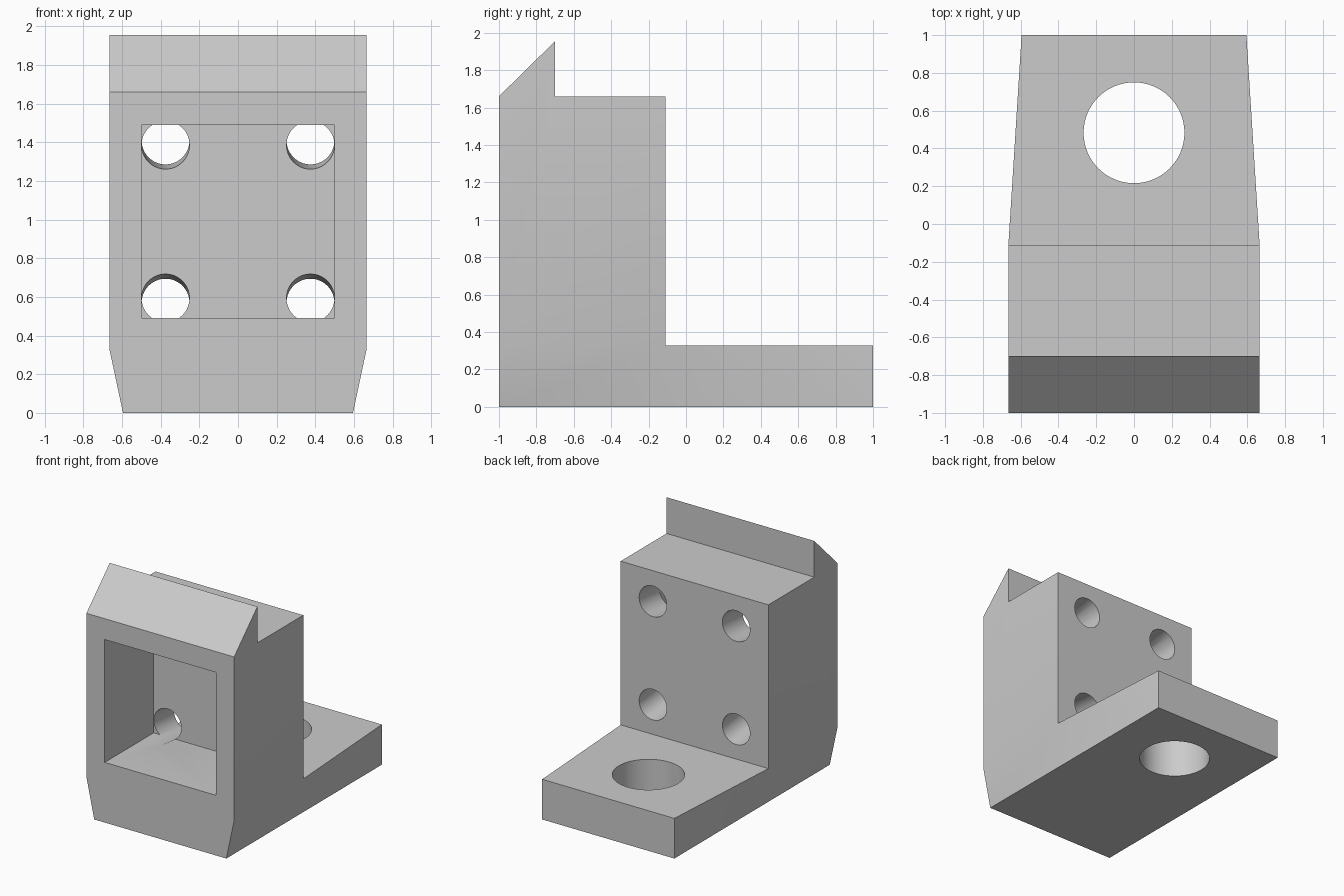
import bpy
import bmesh
from math import radians
from mathutils import Matrix, Vector

if "Cube" in bpy.data.objects:
    bpy.data.objects.remove(bpy.data.objects["Cube"], do_unlink=True)

# Material
grey = bpy.data.materials.new("plain grey")
grey.use_nodes = True
colour = (0.6, 0.6, 0.6, 1)
grey.diffuse_color = colour
grey.node_tree.nodes["Principled BSDF"].inputs["Base Color"].default_value = colour

FULL, NARROW = 0.665, 0.595      # half widths
FRONT, BACK, WALL = -1.0, 1.0, -0.11
SHELF, SHOULDER = 0.327, 1.66


def add_object(name, bm):
    bmesh.ops.recalc_face_normals(bm, faces=bm.faces)
    mesh = bpy.data.meshes.new(name)
    bm.to_mesh(mesh)
    bm.free()
    mesh.materials.append(grey)
    obj = bpy.data.objects.new(name, mesh)
    bpy.context.collection.objects.link(obj)
    return obj


def cut(target, bm):
    """Subtract a closed mesh from the target and discard the cutter."""
    cutter = add_object("cutter", bm)
    cutter.hide_render = True
    mod = target.modifiers.new("cut", 'BOOLEAN')
    mod.operation = 'DIFFERENCE'
    mod.solver = 'EXACT'
    mod.object = cutter
    bpy.context.view_layer.objects.active = target
    bpy.ops.object.modifier_apply(modifier=mod.name)
    bpy.data.objects.remove(cutter, do_unlink=True)


def cylinder(radius, start, end):
    start, end = Vector(start), Vector(end)
    axis = end - start
    turn = axis.to_track_quat('Z', 'Y').to_matrix().to_4x4()
    bm = bmesh.new()
    bmesh.ops.create_cone(bm, cap_ends=True, segments=64, radius1=radius,
                          radius2=radius, depth=axis.length,
                          matrix=Matrix.Translation((start + end) / 2) @ turn)
    return bm


# Bracket body: side outline as (half width, y, z), tapered at foot and tail
outline = [
    (NARROW, FRONT, 0), (NARROW, BACK, 0), (NARROW, BACK, SHELF),
    (FULL, WALL, SHELF), (FULL, WALL, SHOULDER), (FULL, -0.7, SHOULDER),
    (FULL, -0.7, 1.955), (FULL, FRONT, SHOULDER), (FULL, FRONT, SHELF),
]
side_faces = [(0, 1, 3, 8), (1, 2, 3), (3, 4, 5, 6, 7, 8)]
bm = bmesh.new()
left = [bm.verts.new((x, y, z)) for x, y, z in outline]
right = [bm.verts.new((-x, y, z)) for x, y, z in outline]
for i in range(len(outline)):
    j = (i + 1) % len(outline)
    bm.faces.new((left[i], left[j], right[j], right[i]))
for face in side_faces:
    for side in (left, right):
        bm.faces.new([side[i] for i in face])
bracket = add_object("bracket", bm)

# Square pocket in the front
bm = bmesh.new()
bmesh.ops.create_cube(bm, size=1, matrix=Matrix.Translation((0, -0.87, 0.99)))
cut(bracket, bm)

# Large vertical hole in the shelf
cut(bracket, cylinder(0.267, (0, 0.483, -0.2), (0, 0.483, 0.6)))

# Four bolt holes, splayed slightly up and down towards the back
for x in (-0.375, 0.375):
    for sign in (-1, 1):
        cut(bracket, cylinder(0.124, (x, -0.65, 0.99 + sign * 0.37),
                              (x, 0.1, 0.99 + sign * 0.44)))

# Smooth hole walls, sharp corners
bpy.ops.object.select_all(action='DESELECT')
bracket.select_set(True)
bpy.context.view_layer.objects.active = bracket
bpy.ops.object.shade_smooth_by_angle(angle=radians(30))
